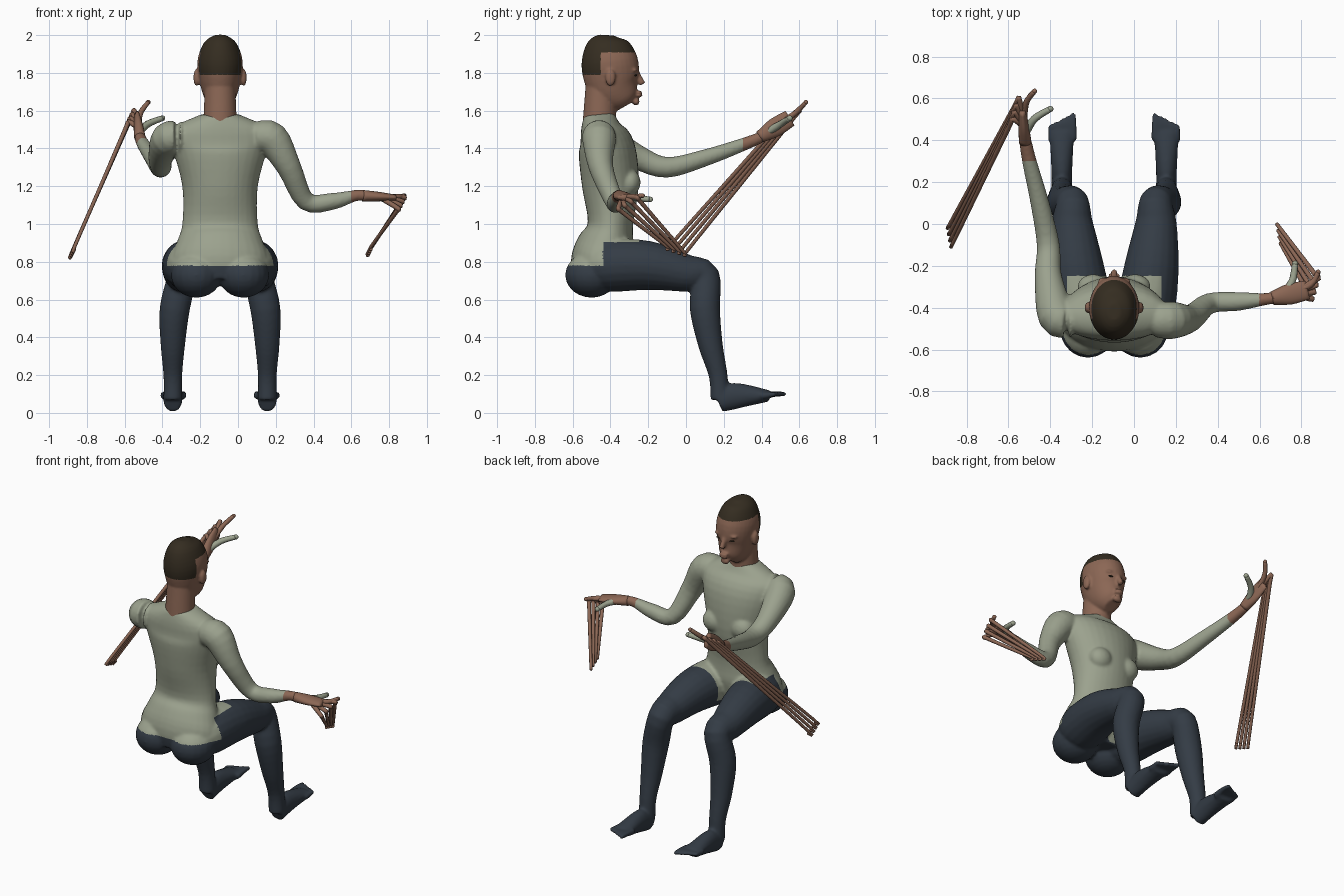
import bpy, bmesh, math
from mathutils import Vector, Matrix

if "Cube" in bpy.data.objects:
    bpy.data.objects.remove(bpy.data.objects["Cube"], do_unlink=True)

MIDDLE = -0.095  # x of the body's plane of symmetry
AXIS_X, AXIS_Y, AXIS_Z = Matrix.Identity(3)


def material(name, rgb):
    made = bpy.data.materials.new(name)
    made.use_nodes = True
    made.diffuse_color = (*rgb, 1)
    made.node_tree.nodes["Principled BSDF"].inputs["Base Color"].default_value = (*rgb, 1)
    return made


SHIRT = material("sage shirt", (0.33, 0.36, 0.27))
TROUSERS = material("dark slate", (0.034, 0.045, 0.06))
SKIN = material("brown skin", (0.26, 0.135, 0.09))
HAIR = material("dark hair", (0.035, 0.026, 0.015))


def smooth_rows(rows, steps=4):
    """Catmull-Rom interpolation of rows of numbers."""
    result = []
    last = len(rows) - 1
    for i in range(last):
        before, start, end, after = (rows[max(0, min(last, i + k))] for k in (-1, 0, 1, 2))
        for step in range(steps):
            t = step / steps
            result.append([q + t / 2 * (r - p + t * (2*p - 5*q + 4*r - s + t * (3*(q - r) + s - p)))
                           for p, q, r, s in zip(before, start, end, after)])
    return result + [rows[last]]


def tube(bm, rows, ref=AXIS_X, sides=20):
    """Loft rings along rows of x, y, z, radius along ref and, if oval, the other radius."""
    rows = smooth_rows(rows)
    centres = [Vector(row[:3]) for row in rows]
    rings = []
    for i, row in enumerate(rows):
        ahead = centres[min(i + 1, len(rows) - 1)]
        behind = centres[max(i - 1, 0)]
        along = (ahead - behind).normalized()
        across = (ref - along * ref.dot(along)).normalized()
        other = along.cross(across)
        angles = [math.tau * k / sides for k in range(sides)]
        rings.append([bm.verts.new(centres[i] + across * row[3] * math.cos(angle)
                                   + other * row[-1] * math.sin(angle)) for angle in angles])
    for lower, upper in zip(rings, rings[1:]):
        for k in range(sides):
            bm.faces.new((lower[k - 1], lower[k], upper[k], upper[k - 1]))
    bm.faces.new(rings[0])
    bm.faces.new(rings[-1])


def upright(bm, rings):
    """Loft a stack of rings given as z, y, half width, half depth."""
    tube(bm, [(MIDDLE, y, z, width, depth) for z, y, width, depth in rings], sides=32)


def mirrored(side, rows):
    """Place rows, whose x is a distance from the middle, on one side of the body."""
    return [(MIDDLE + side * row[0], *row[1:]) for row in rows]


def finger(bm, points, radius):
    """Narrow tube tapering to half its radius, with a rounded tip."""
    count = len(points)
    rows = [(*point, radius * (1 - i / count / 2)) for i, point in enumerate(points)]
    tube(bm, rows, Vector((1, 3, 1)).normalized(), sides=10)
    ball(bm, points[-1], [rows[-1][-1]] * 3)


def ball(bm, centre, size):
    place = Matrix.Translation(centre) @ Matrix.Diagonal((*size, 1))
    bmesh.ops.create_uvsphere(bm, u_segments=20, v_segments=12, radius=1, matrix=place)


def finish(name, bm, materials, voxel=0, rule=None):
    """Make the object, fuse its parts if a voxel size is given, and colour faces by rule."""
    bmesh.ops.recalc_face_normals(bm, faces=bm.faces[:])
    mesh = bpy.data.meshes.new(name)
    bm.to_mesh(mesh)
    bm.free()
    made = bpy.data.objects.new(name, mesh)
    bpy.context.collection.objects.link(made)
    if voxel:
        fuse = made.modifiers.new("fuse", "REMESH")
        fuse.mode, fuse.voxel_size = "VOXEL", voxel
        soften = made.modifiers.new("soften", "SMOOTH")
        soften.factor, soften.iterations = 0.5, 6
        bpy.context.view_layer.update()
        evaluated = made.evaluated_get(bpy.context.evaluated_depsgraph_get())
        fused = bpy.data.meshes.new_from_object(evaluated)
        made.modifiers.clear()
        made.data = fused
    made.data.materials.clear()
    for entry in materials:
        made.data.materials.append(entry)
    for face in made.data.polygons:
        face.use_smooth = True
        face.material_index = rule(face.center) if rule else 0


# Body: torso, buttocks, chest, legs, feet and arms fused together
body = bmesh.new()
upright(body, [(.7, -.46, .22, .14), (.8, -.45, .26, .16), (.9, -.42, .23, .15), (1, -.4, .2, .12),
               (1.2, -.4, .2, .15), (1.4, -.42, .25, .15), (1.5, -.45, .26, .11), (1.58, -.46, .1, .08)])
leg = [(.13, -.5, .76, .11), (.15, -.4, .78, .14), (.18, -.2, .78, .13), (.2, 0, .74, .1),
       (.2, .1, .72, .08), (.24, .1, .55, .08), (.25, .13, .36, .065), (.25, .17, .2, .05),
       (.25, .18, .07, .05)]
foot = [(.25, .17, .06, .05, .06), (.25, .26, .09, .05, .07), (.25, .44, .09, .06, .03)]
for side in (-1, 1):
    tube(body, mirrored(side, leg))
    tube(body, mirrored(side, foot))
    for toe in range(5):
        x = .195 + .027 * toe
        tip = .52 - .013 * toe
        finger(body, mirrored(side, [(x, .4, .09), (x, .47, .1), (x, tip, .1)]), .02 - .001 * toe)
    ball(body, (MIDDLE + side * .125, -.5, .73), (.135, .14, .12))
    ball(body, (MIDDLE + side * .1, -.3, 1.22), (.075, .06, .07))

tube(body, [(.1, -.46, 1.46, .08), (.18, -.46, 1.45, .09), (.27, -.45, 1.3, .065), (.36, -.38, 1.12, .05),
            (.5, -.37, 1.12, .045), (.62, -.36, 1.15, .03), (.68, -.35, 1.15, .03)], AXIS_Y)
tube(body, [(-.3, -.46, 1.46, .08), (-.37, -.44, 1.45, .09), (-.41, -.25, 1.35, .065), (-.41, -.1, 1.3, .055),
            (-.45, .1, 1.35, .045), (-.5, .3, 1.42, .035), (-.52, .4, 1.46, .03)])


def clothing(point):
    """Shirt, trousers or skin, as a material index."""
    x, y, z = point
    if x > .6 or (z > 1.2 and y > .3):
        return 2
    if z > .95 or (y < -.44 and z > .78):
        return 0
    belly = -.44 < y < -.25 and z > .7 and abs(x - MIDDLE) < z - .68
    return 0 if belly else 1


finish("body", body, [SHIRT, TROUSERS, SKIN], .009, clothing)

# Head: skull, neck, nose, lips, chin, brows and ears fused together
head = bmesh.new()
upright(head, [(2, -.42, .03, .04), (1.96, -.42, .085, .11), (1.86, -.405, .12, .15),
               (1.74, -.385, .105, .14), (1.66, -.34, .075, .095), (1.625, -.32, .04, .05)])
upright(head, [(1.75, -.45, .08, .08), (1.5, -.46, .09, .09)])
finger(head, [(MIDDLE, -.23, 1.74), (MIDDLE, -.25, 1.78), (MIDDLE, -.26, 1.81)], .018)
for height in (1.68, 1.697):
    ball(head, (MIDDLE, -.25, height), (.03, .02, .009))
ball(head, (MIDDLE, -.265, 1.647), (.03, .02, .02))
for side in (-1, 1):
    ball(head, (MIDDLE + side * .05, -.275, 1.815), (.03, .02, .01))
    ball(head, (MIDDLE + side * .125, -.4, 1.775), (.016, .028, .046))


def hairline(point):
    return int(point.z > 1.908 or (point.z > 1.79 and point.y < -.452))


finish("head", head, [SKIN, HAIR], .007, hairline)

# Eyes: thin dark almonds
eyes = bmesh.new()
for side in (-1, 1):
    ball(eyes, (MIDDLE + side * .046, -.268, 1.787), (.018, .01, .005))
finish("eyes", eyes, [HAIR])


def hand(side, broad, wrist, knuckles, pointing, thumb, bend, end):
    """Palm, pointing finger and thumb, with four long fingers drawn out past a bend."""
    wrist, knuckles, pointing, thumb, bend, end = map(
        Vector, (wrist, knuckles, pointing, thumb, bend, end))
    middle = wrist.lerp(knuckles, .5)
    bm = bmesh.new()
    tube(bm, [(*wrist, .032, .03), (*middle, .05, .025), (*knuckles, .045, .016)], broad)
    finger(bm, [middle, knuckles.lerp(pointing, .3), pointing], .018)
    for i in range(4):
        turn = bend + Vector((-.01, -.033, -.02)) * i
        tip = end + Vector((.005, -.03, .01)) * i
        finger(bm, [middle.lerp(turn, .3), turn, turn.lerp(tip, .06), turn.lerp(tip, .5),
                    tip, tip - AXIS_Z * .015], .014)
    finish(side + "_hand", bm, [SKIN])
    bm = bmesh.new()
    finger(bm, [wrist.lerp(middle, .5), middle.lerp(thumb, .4), thumb], .022)
    finish(side + "_thumb", bm, [SHIRT])


hand("left", AXIS_Y, wrist=(.66, -.355, 1.15), knuckles=(.83, -.315, 1.14), pointing=(.88, -.23, 1.15),
     thumb=(.77, -.19, 1.13), bend=(.88, -.26, 1.14), end=(.69, -.01, .85))
hand("right", AXIS_Z, wrist=(-.52, .39, 1.46), knuckles=(-.535, .55, 1.56), pointing=(-.475, .635, 1.645),
     thumb=(-.4, .55, 1.56), bend=(-.55, .6, 1.6), end=(-.88, 0, .85))
